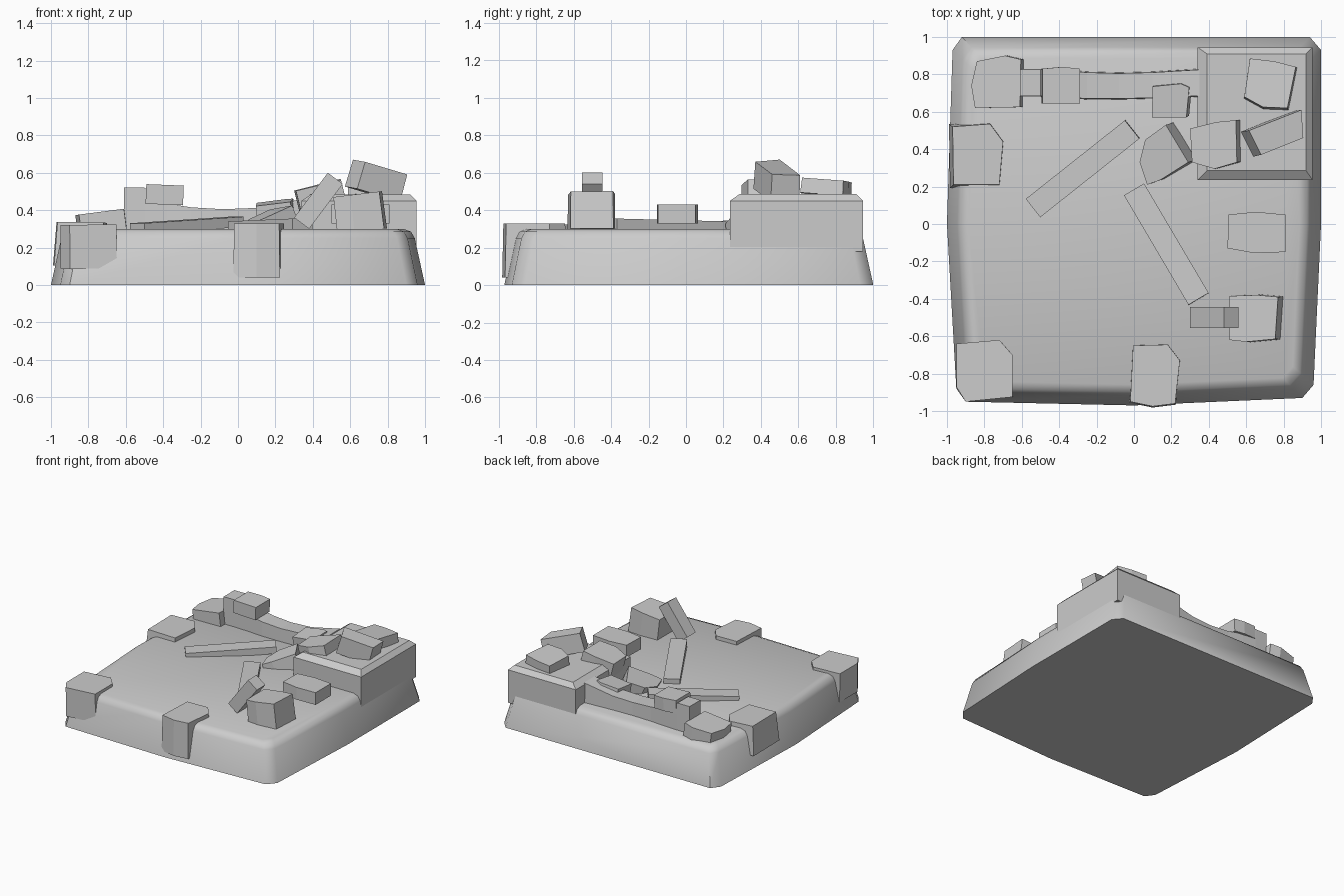
import bpy
from mathutils import Vector

if "Cube" in bpy.data.objects:
    bpy.data.objects.remove(bpy.data.objects["Cube"])


def loft(name, rings):
    """Closed solid through rings that share a vertex count."""
    n = len(rings[0])
    verts = [tuple(v) for r in rings for v in r]
    faces = [tuple(reversed(range(n))), tuple(range(len(verts) - n, len(verts)))]
    for k in range(len(rings) - 1):
        for i in range(n):
            j = (i + 1) % n
            faces.append((k*n + i, k*n + j, (k+1)*n + j, (k+1)*n + i))
    me = bpy.data.meshes.new(name)
    me.from_pydata(verts, [], faces)
    ob = bpy.data.objects.new(name, me)
    bpy.context.collection.objects.link(ob)
    return ob


def stone(name, outline, z, h, tilt=(0, 0), taper=1.0):
    """Rough stone: counter-clockwise top outline on a tilted plane, dropped along its normal."""
    c = sum((Vector(p) for p in outline), Vector((0, 0))) / len(outline)
    top = [Vector((x, y, z + tilt[0]*(x - c.x) + tilt[1]*(y - c.y))) for x, y in outline]
    mid = Vector((c.x, c.y, z))
    drop = Vector((-tilt[0], -tilt[1], 1)).normalized() * h
    bottom = [mid + (p - mid)*taper - drop for p in top]
    return loft(name, [bottom, top])


def plank(name, a, b, width, thick):
    """Beam between two top-centre points."""
    a, b = Vector(a), Vector(b)
    d = (b - a).normalized()
    s = Vector((-d.y, d.x, 0)).normalized() * width / 2
    down = d.cross(s).normalized() * thick
    return loft(name, [[p - s, p + s, p + s - down, p - s - down] for p in (a, b)])


# Ground slab with slightly uneven outline and soft rim
outline = [(-.92, 1), (.94, 1), (1, .93), (1, 0), (.96, -.86), (.9, -.93), (0, -.97),
           (-.9, -.95), (-.95, -.88), (-1, 0), (-.97, .93)][::-1]
base = loft("ground_slab", [[(x*s, y*s, z) for x, y in outline]
            for s, z in ((1, 0), (.945, .25), (.925, .285), (.885, .3))])
bpy.context.view_layer.objects.active = base
base.select_set(True)
bpy.ops.object.shade_smooth_by_angle(angle=0.9)
base.select_set(False)


# Corner pedestal with chamfered top
def rect(x0, x1, y0, y1, z):
    return [(x0, y0, z), (x1, y0, z), (x1, y1, z), (x0, y1, z)]


loft("corner_pedestal", [rect(.34, .955, .235, .945, .18), rect(.34, .955, .235, .945, .45),
                         rect(.39, .92, .285, .91, .485)])

# Sagging low wall
wall = [(-.61, .52), (-.5, .52), (-.38, .435), (-.25, .415), (-.08, .405), (.1, .412), (.35, .46)]
loft("low_wall", [[(x, y0, .28), (x, y1, .28), (x, y1 - .005, z), (x, y0 + .005, z)]
     for (x, z), y0, y1 in zip(wall, (.68, .68, .675, .665, .665, .67, .68),
                               (.83, .83, .825, .815, .81, .815, .83))])

# Fallen planks
plank("long_plank_left", (-.54, .085, .33), (-.01, .505, .365), .125, .055)
plank("long_plank_right", (0, .185, .34), (.345, -.4, .355), .125, .055)
plank("leaning_plank", (.3, -.5, .36), (.48, -.5, .6), .11, .1)

# Stones along the wall
stone("wall_end_stone", [(-.85, .62), (-.61, .625), (-.605, .88), (-.69, .9), (-.84, .87), (-.87, .74)],
      .39, .11, (.13, 0))
stone("wall_top_stone", [(-.49, .645), (-.29, .645), (-.29, .83), (-.38, .84), (-.49, .83)], .535, .105, (-.04, 0))
stone("wall_side_stone", [(.095, .57), (.28, .57), (.295, .73), (.25, .75), (.1, .735)], .445, .11, (.12, .1), 1.02)

# Stones around and on the pedestal
stone("leaning_stone", [(.07, .21), (.14, .235), (.29, .33), (.17, .53), (.06, .45), (.03, .33)],
      .365, .12, (.38, .12))
stone("pedestal_edge_stone", [(.31, .33), (.43, .295), (.55, .33), (.545, .555), (.44, .545), (.3, .51)],
      .535, .13, (.25, .02))
stone("pedestal_tall_stone", [(.68, .37), (.905, .46), (.895, .61), (.78, .565), (.615, .5)],
      .625, .15, (-.28, -.05), 1.02)
stone("pedestal_back_stone", [(.59, .68), (.69, .625), (.82, .62), (.865, .84), (.75, .87), (.62, .885)],
      .56, .08, (.03, -.08), 1.03)

# Loose stones on the ground
stone("square_stone", [(.51, -.62), (.6, -.63), (.755, -.615), (.77, -.39), (.66, -.38), (.51, -.385)],
      .485, .2, (.12, 0), 1.02)
stone("flat_stone", [(.5, -.13), (.64, -.155), (.81, -.15), (.81, .05), (.65, .065), (.505, .05)], .43, .1)

# Stones set into the slab rim
stone("left_rim_stone", [(-.965, .21), (-.72, .21), (-.7, .44), (-.77, .535), (-.97, .52)],
      .335, .235, (-.02, 0), 1.1)
stone("front_corner_stone", [(-.95, -.87), (-.9, -.95), (-.65, -.925), (-.65, -.7), (-.72, -.62), (-.95, -.64)],
      .322, .235, (.01, 0), 1.0)
stone("front_rim_stone", [(-.02, -.95), (.1, -.975), (.22, -.96), (.245, -.73), (.18, -.645), (-.005, -.65)],
      .33, .29, (0, 0), 1.04)
